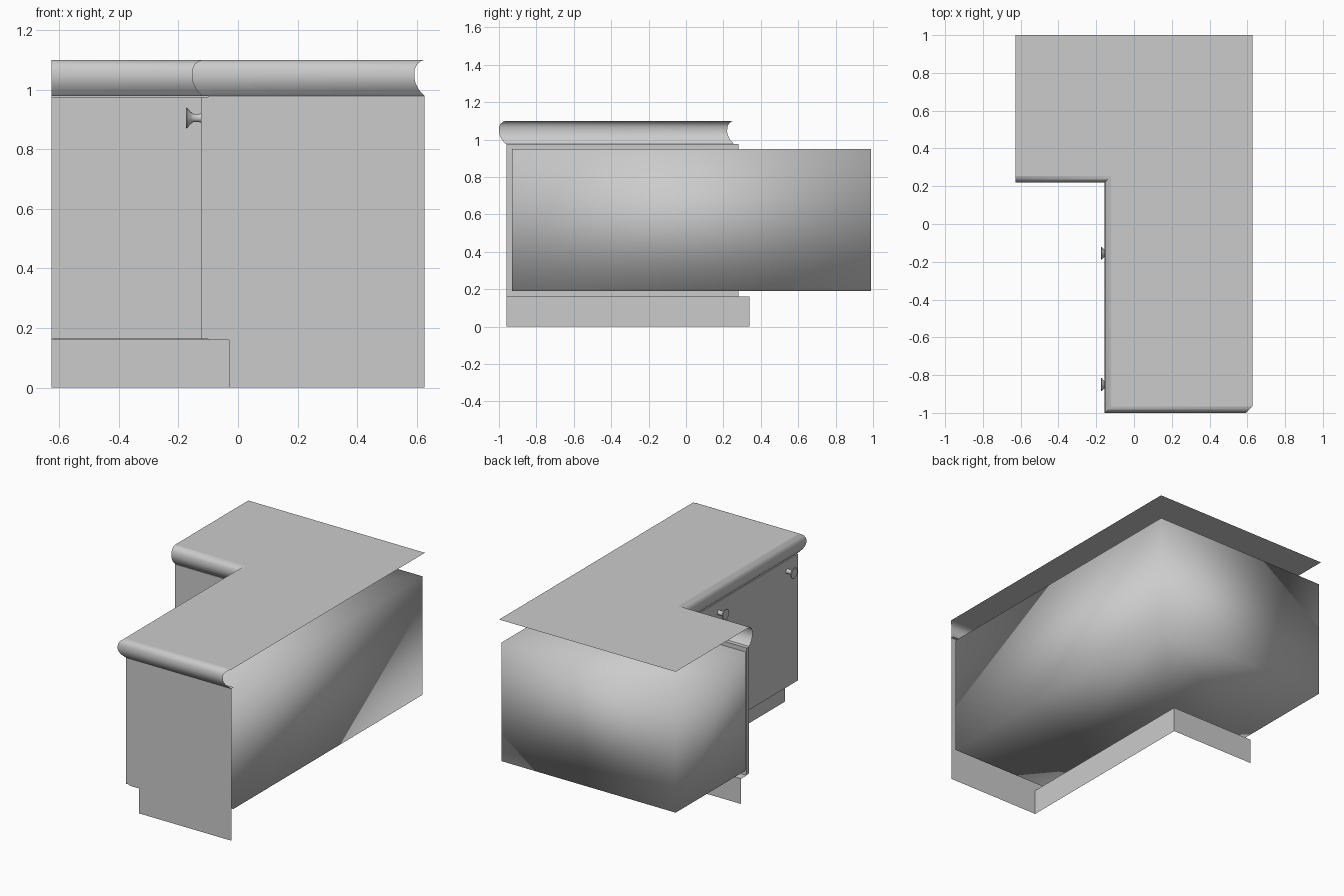
import bpy, math

if "Cube" in bpy.data.objects:
    bpy.data.objects.remove(bpy.data.objects["Cube"])

L, R, BACK = -0.627, 0.627, 1.0


def make(name, verts, faces, smooth=False, angle=40):
    me = bpy.data.meshes.new(name)
    me.from_pydata(verts, [], faces)
    me.update()
    ob = bpy.data.objects.new(name, me)
    bpy.context.collection.objects.link(ob)
    if smooth:
        bpy.ops.object.select_all(action='DESELECT')
        ob.select_set(True)
        bpy.context.view_layer.objects.active = ob
        bpy.ops.object.shade_smooth_by_angle(angle=math.radians(angle))
    return ob


def path(x, front, back, right=R):
    """Open L-shaped run: front right corner, front left, inner corner, left end."""
    return [(right, front), (x, front), (x, back), (L, back)]


def ribbon(name, rings, smooth=False):
    """Skin a list of (path, z) rings."""
    n = len(rings[0][0])
    verts = [(x, y, z) for p, z in rings for x, y in p]
    faces = [(r * n + i, r * n + n + i, r * n + n + i + 1, r * n + i + 1)
             for r in range(len(rings) - 1) for i in range(n - 1)]
    return make(name, verts, faces, smooth)


def edge_path(d):
    return path(-0.155 + d, -1 + d, 0.22 + d, min(R, 0.592 + d))


def box(name, a, b):
    v = [(x, y, z) for x in (a[0], b[0]) for y in (a[1], b[1]) for z in (a[2], b[2])]
    f = [(0, 1, 3, 2), (4, 6, 7, 5), (0, 4, 5, 1), (2, 3, 7, 6), (0, 2, 6, 4), (1, 5, 7, 3)]
    return make(name, v, f)


# countertop sheet and its rounded, mitred edge
top = edge_path(0.035) + [(L, BACK), (R, BACK)]
make("countertop", [(x, y, 1.1) for x, y in top], [tuple(range(5, -1, -1))])
profile = [(0.035, 1.1), (0.022, 1.096), (0.01, 1.086), (0.001, 1.068), (0, 1.04),
           (0.004, 1.022), (0.015, 1.0), (0.035, 0.978), (0.06, 0.978)]
ribbon("countertop_edge", [(edge_path(d), z) for d, z in profile], True)

# cabinet face, with the overhang above the recessed kick board
face = path(-0.1, -0.96, 0.28)
kick = path(-0.03, -0.96, 0.34)
ribbon("cabinet_face", [(face, 0.978), (face, 0.16), (kick, 0.16)])
ribbon("kick_board", [(kick, 0.162), (kick, 0)])

# cabinet interior: right, back and left walls with floor and ceiling
c = [(-0.62, 0.28), (-0.1, 0.28), (-0.1, -0.93), (0.618, -0.93), (0.618, 0.99), (-0.62, 0.99)]
verts = [(x, y, z) for z in (0.19, 0.95) for x, y in c]
walls = [(i, (i + 1) % 6, (i + 1) % 6 + 6, i + 6) for i in (2, 3, 4, 5)]
make("cabinet_interior", verts, walls + [(5, 4, 3, 2, 1, 0), (6, 7, 8, 9, 10, 11)], True, 180)
make("shelf", [(x, y, 0.59) for x, y in c], [tuple(range(6))])

# door panels
box("side_door", (-0.125, -0.955, 0.163), (-0.1, 0.255, 0.976))
box("front_door", (L, 0.255, 0.163), (-0.105, 0.28, 0.976))

# turned knobs
knob = [(-0.12, 0.017), (-0.13, 0.014), (-0.15, 0.014), (-0.158, 0.02), (-0.172, 0.035), (-0.175, 0.032)]
N = 16
for k, y0 in enumerate((-0.155, -0.85)):
    v = [(x, y0 + r * math.cos(2 * math.pi * i / N), 0.905 + r * math.sin(2 * math.pi * i / N))
         for x, r in knob for i in range(N)]
    f = [(j * N + i, j * N + N + i, j * N + N + (i + 1) % N, j * N + (i + 1) % N)
         for j in range(len(knob) - 1) for i in range(N)]
    f.append(tuple(range(len(v) - 1, len(v) - N - 1, -1)))
    make(f"knob_{k + 1}", v, f, True)
